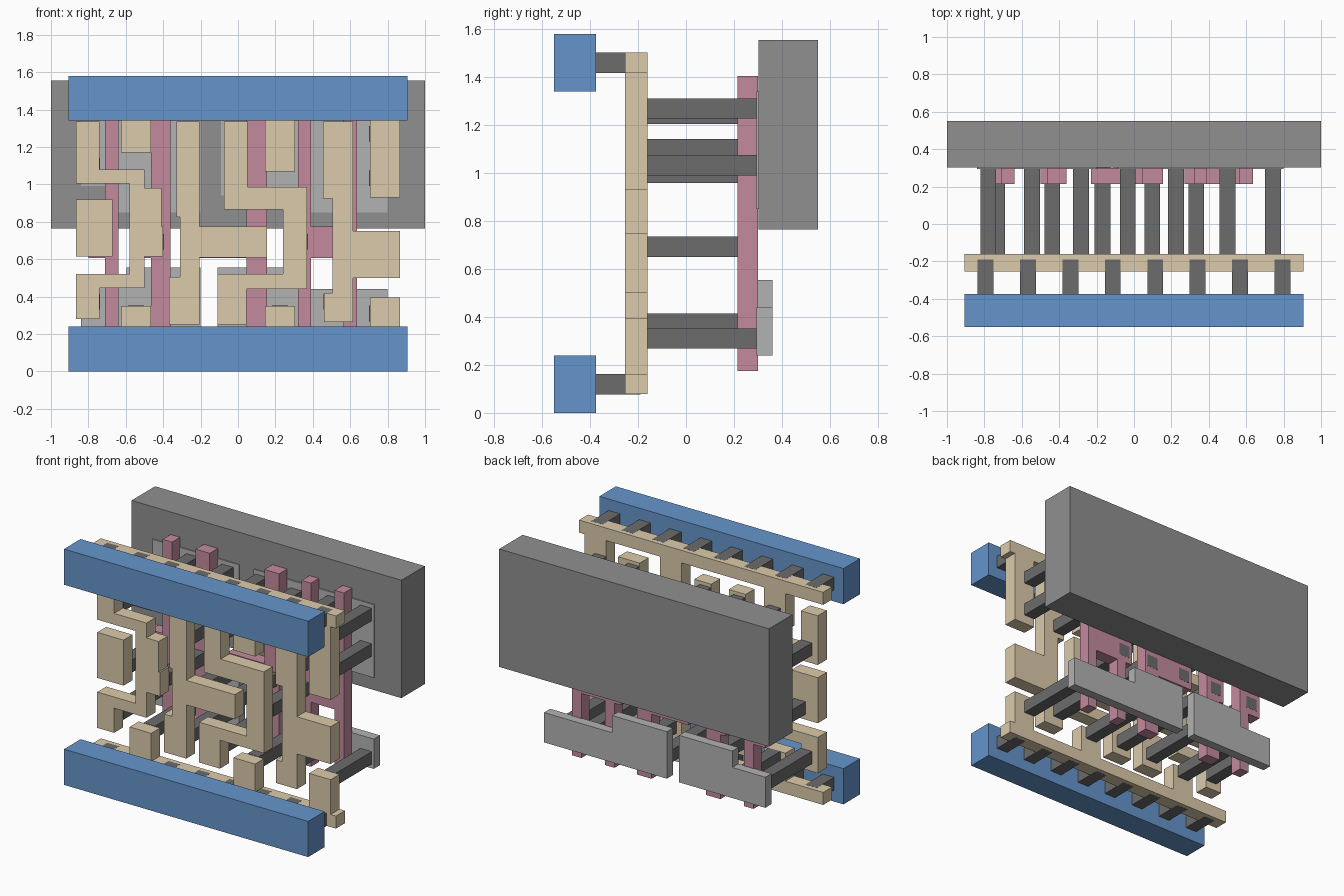
import bpy, bmesh

def material(name, rgb):
    m = bpy.data.materials.new(name)
    m.diffuse_color = (*rgb, 1)
    return m

BLUE = material("blue", (0.13, 0.30, 0.60))
TAN = material("tan", (0.72, 0.60, 0.41))
PINK = material("pink", (0.55, 0.26, 0.34))
DARK = material("dark_grey", (0.15, 0.15, 0.15))
MID = material("mid_grey", (0.28, 0.28, 0.28))
LIGHT = material("light_grey", (0.45, 0.45, 0.45))

def slab(name, outlines, y0, y1, mat):
    """Extrude one or more front-view (x, z) outlines from y0 to y1."""
    bm = bmesh.new()
    for pts in outlines:
        face = bm.faces.new([bm.verts.new((x, y0, z)) for x, z in pts])
        ext = bmesh.ops.extrude_face_region(bm, geom=[face], use_keep_orig=True)
        new = [v for v in ext["geom"] if isinstance(v, bmesh.types.BMVert)]
        bmesh.ops.translate(bm, verts=new, vec=(0, y1 - y0, 0))
    bmesh.ops.recalc_face_normals(bm, faces=bm.faces)
    me = bpy.data.meshes.new(name)
    bm.to_mesh(me)
    bm.free()
    me.materials.append(mat)
    ob = bpy.data.objects.new(name, me)
    bpy.context.collection.objects.link(ob)
    return ob

def rect(x0, x1, z0, z1):
    return [(x0, z0), (x1, z0), (x1, z1), (x0, z1)]

def square(x, z, s=0.042):
    return rect(x - s, x + s, z - s, z + s)

def comb(z_out, z_in, stubs):
    """Rail outline with stubs (x0, x1, z) growing from its inner edge."""
    pts = [(0.905, z_out), (-0.905, z_out), (-0.905, z_in)]
    for x0, x1, z in stubs:
        pts += [(x0, z_in), (x0, z), (x1, z), (x1, z_in)]
    return pts + [(0.905, z_in)]

# Well block at the back
slab("well_block", [rect(-1, 1, 0.765, 1.555)], 0.302, 0.55, MID)

# Light plates: lower pair free, upper pair set into the block
slab("lower_left_plate", [[(-0.84, 0.24), (-0.2, 0.24), (-0.2, 0.555), (-0.595, 0.555),
                           (-0.595, 0.445), (-0.84, 0.445)]], 0.295, 0.36, LIGHT)
slab("lower_right_plate", [[(-0.11, 0.24), (0.8, 0.24), (0.8, 0.44), (0.295, 0.44),
                            (0.295, 0.555), (-0.11, 0.555)]], 0.295, 0.36, LIGHT)
slab("upper_left_plate", [[(-0.84, 0.99), (-0.64, 0.99), (-0.64, 0.85), (-0.2, 0.85),
                           (-0.2, 1.34), (-0.84, 1.34)]], 0.295, 0.36, LIGHT)
slab("upper_right_plate", [[(-0.09, 0.94), (0.28, 0.94), (0.28, 0.85), (0.8, 0.85),
                            (0.8, 1.34), (-0.09, 1.34)]], 0.295, 0.36, LIGHT)

# Pink gate strips with their middle pads
B, T, P0, P1 = 0.175, 1.405, 0.607, 0.775
def strip(x0, x1, pad):
    return [(x0, B), (x1, B), (x1, T), (x0, T), (x0, P1), (pad, P1), (pad, P0), (x0, P0)]
slab("gate_1", [strip(-0.71, -0.64, -0.80)], 0.215, 0.30, PINK)
slab("gate_2", [strip(-0.465, -0.36, -0.50)], 0.215, 0.30, PINK)
slab("gate_3", [strip(0.045, 0.155, -0.23)], 0.215, 0.30, PINK)
slab("gate_4_and_5", [[(0.32, B), (0.39, B), (0.39, P0), (0.565, P0), (0.565, B), (0.635, B),
                       (0.635, T), (0.565, T), (0.565, P1), (0.39, P1), (0.39, T), (0.32, T),
                       (0.32, P1), (0.27, P1), (0.27, P0), (0.32, P0)]], 0.215, 0.30, PINK)

# Dark contact posts, by x column
columns = {-0.78: (1.10, 0.373), -0.545: (1.27, 0.31), -0.283: (1.27, 1.00, 0.342),
           -0.033: (1.27, 1.10, 0.342), 0.225: (1.247, 0.31), 0.5: (1.27, 1.00, 0.373),
           0.743: (1.27, 1.033, 0.31)}
posts = [(x, z) for x, zs in columns.items() for z in zs]
posts += [(x, 0.693) for x in (-0.733, -0.437, -0.168, 0.098, 0.333)]
slab("contact_posts", [square(x, z) for x, z in posts], -0.161, 0.301, DARK)

# Tan wiring layer
def wire(name, pts):
    slab(name, [pts], -0.255, -0.16, TAN)

wire("upper_wire_rail", comb(1.503, 1.419, [(-0.625, -0.465, 1.17), (0.145, 0.305, 1.07),
                                            (0.705, 0.865, 0.93)]))
wire("lower_wire_rail", comb(0.078, 0.162, [(-0.625, -0.465, 0.35), (0.145, 0.305, 0.35),
                                            (0.705, 0.865, 0.395)]))
wire("wire_pad", rect(-0.865, -0.67, 0.615, 0.92))
wire("wire_1", [(-0.865, 1.335), (-0.74, 1.335), (-0.74, 1.08), (-0.5, 1.08), (-0.5, 0.98),
                (-0.41, 0.98), (-0.41, 0.775), (-0.4, 0.775), (-0.4, 0.615), (-0.5, 0.615),
                (-0.5, 0.445), (-0.74, 0.445), (-0.74, 0.28), (-0.865, 0.28), (-0.865, 0.52),
                (-0.58, 0.52), (-0.58, 1.005), (-0.865, 1.005)])
wire("wire_2", [(-0.33, 1.335), (-0.205, 1.335), (-0.205, 0.775), (0.155, 0.775), (0.155, 0.61),
                (-0.205, 0.61), (-0.205, 0.25), (-0.37, 0.25), (-0.37, 0.505), (-0.31, 0.505),
                (-0.31, 0.825), (-0.33, 0.825)])
wire("wire_3", [(-0.075, 1.335), (0.05, 1.335), (0.05, 0.985), (0.37, 0.985), (0.37, 0.44),
                (0.045, 0.44), (0.045, 0.25), (-0.11, 0.25), (-0.11, 0.52), (0.24, 0.52),
                (0.24, 0.865), (-0.075, 0.865)])
wire("wire_4", [(0.455, 1.335), (0.615, 1.335), (0.615, 0.75), (0.865, 0.75), (0.865, 0.5),
                (0.615, 0.5), (0.615, 0.265), (0.46, 0.265), (0.46, 0.42), (0.505, 0.42),
                (0.505, 0.925), (0.455, 0.925)])

# Short posts joining the wire rails to the blue bars
for name, z in (("lower", 0.12), ("upper", 1.461)):
    slab(name + "_rail_posts", [square((i - 3.5) * 0.2267, z, 0.0425) for i in range(8)],
         -0.376, -0.19, DARK)
    slab(name + "_blue_bar", [rect(-0.905, 0.905, z - 0.12, z + 0.119)], -0.55, -0.375, BLUE)
